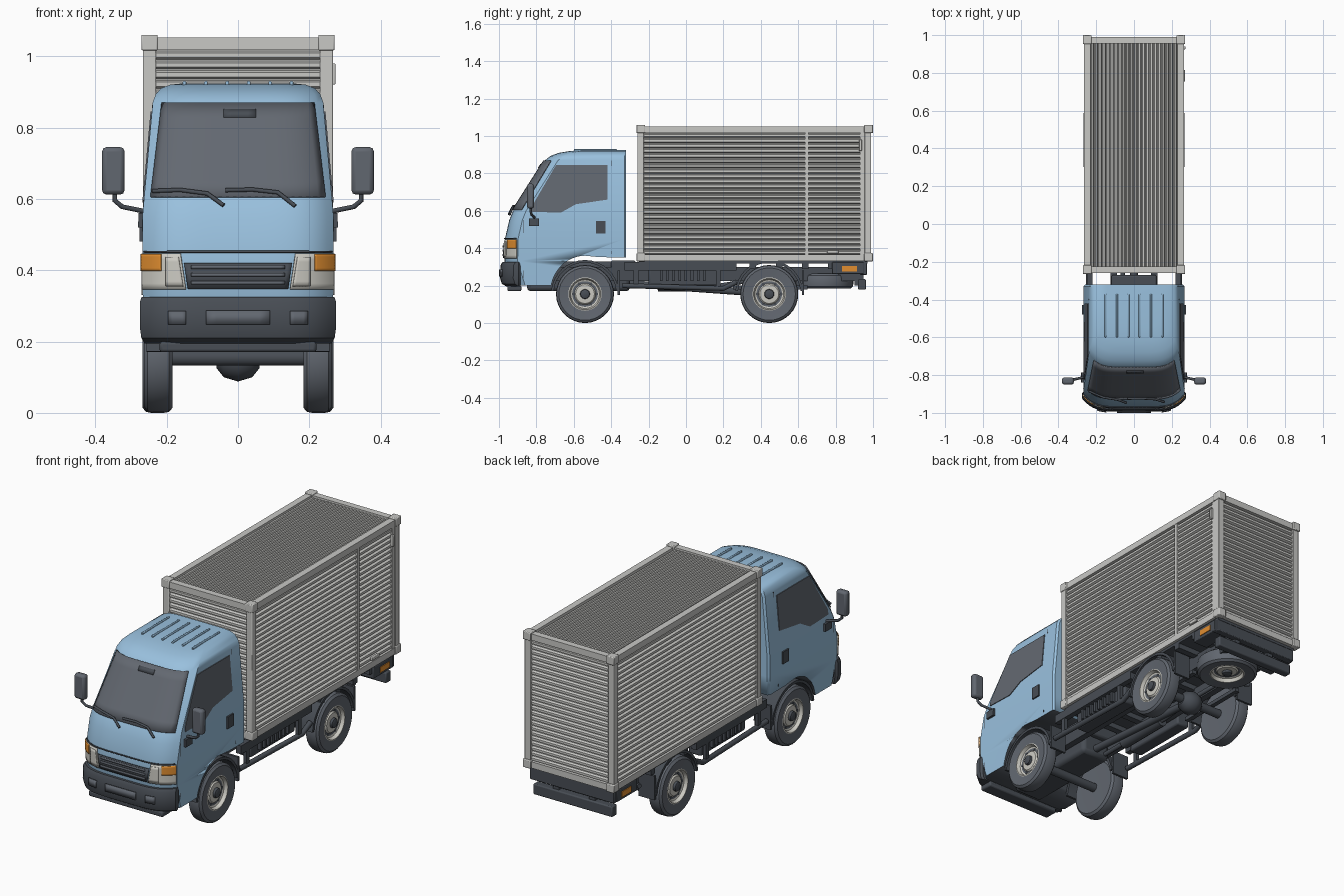
import bpy, bmesh, math
from mathutils import Vector

if "Cube" in bpy.data.objects:
    bpy.data.objects.remove(bpy.data.objects["Cube"])


def material(name, *rgb):
    m = bpy.data.materials.new(name)
    m.use_nodes = True
    m.diffuse_color = (*rgb, 1)
    m.node_tree.nodes["Principled BSDF"].inputs["Base Color"].default_value = (*rgb, 1)
    return m


paint = material("blue paint", .32, .53, .73)
grey = material("cargo grey", .58, .58, .56)
dark = material("dark plastic", .065, .075, .09)
rubber = material("tyre rubber", .12, .135, .16)
glass = material("tinted glass", .125, .14, .165)
amber = material("amber lamp", .75, .27, .03)
lamp = material("headlamp", .6, .59, .54)
steel = material("wheel steel", .6, .59, .54)


def finish(name, bm, mats, smooth=True):
    bmesh.ops.recalc_face_normals(bm, faces=bm.faces)
    me = bpy.data.meshes.new(name)
    bm.to_mesh(me)
    bm.free()
    ob = bpy.data.objects.new(name, me)
    bpy.context.collection.objects.link(ob)
    for m in mats:
        me.materials.append(m)
    bpy.ops.object.select_all(action="DESELECT")
    ob.select_set(True)
    bpy.context.view_layer.objects.active = ob
    if smooth:
        bpy.ops.object.shade_smooth_by_angle(angle=math.radians(35))
    return ob


def loft(name, rings, mats, loop=True, caps=True, smooth=True):
    bm = bmesh.new()
    rows = [[bm.verts.new(p) for p in r] for r in rings]
    n = len(rows[0])
    for a, b in zip(rows, rows[1:]):
        for i in range(n if loop else n - 1):
            j = (i + 1) % n
            bm.faces.new((a[i], a[j], b[j], b[i]))
    if caps:
        bm.faces.new(rows[0])
        bm.faces.new(rows[-1])
    return finish(name, bm, mats, smooth)


def box(name, x, y, z, mat, bevel=0):
    rings = [[(x[0], y[0], h), (x[1], y[0], h), (x[1], y[1], h), (x[0], y[1], h)] for h in z]
    ob = loft(name, rings, [mat], smooth=bevel > 0)
    if bevel:
        mod = ob.modifiers.new("soft edges", "BEVEL")
        mod.width, mod.segments = bevel, 2
    return ob


def pair(name, x, y, z, mat, bevel=0):
    for side, s in (("left", 1), ("right", -1)):
        box(f"{side}_{name}", sorted((s * x[0], s * x[1])), y, z, mat, bevel)


def tube(name, pts, r, mat):
    cu = bpy.data.curves.new(name, "CURVE")
    cu.dimensions, cu.bevel_depth, cu.use_fill_caps = "3D", r, True
    cu.bevel_resolution = 3
    sp = cu.splines.new("POLY")
    sp.points.add(len(pts) - 1)
    for q, p in zip(sp.points, pts):
        q.co = (*p, 1)
    cu.materials.append(mat)
    ob = bpy.data.objects.new(name, cu)
    bpy.context.collection.objects.link(ob)


def lathe(name, profile, centre, mat, axis="x", segs=32):
    # profile holds (offset along axis, radius)
    rings = []
    for d, r in profile:
        ring = []
        for i in range(segs):
            a = math.tau * i / segs
            p = Vector((d, r * math.cos(a), r * math.sin(a)))
            ring.append(Vector(centre) + (p if axis == "x" else Vector((p.y, p.z, p.x))))
        rings.append(ring)
    return loft(name, rings, [mat])


# Curved shells described by (height, front y, half width)
CAB = [(.2, -.93, .262), (.33, -.97, .267), (.45, -.968, .268), (.55, -.945, .268), (.6, -.925, .2635),
       (.87, -.754, .239), (.893, -.725, .231), (.91, -.68, .216), (.92, -.62, .19), (.924, -.55, .15)]
BUMPER = [(.195, -.96, .262), (.21, -.985, .271), (.24, -.994, .275), (.31, -.991, .275), (.325, -.982, .27)]


def shell_at(table, z):
    for a, b in zip(table, table[1:]):
        if z <= b[0]:
            k = (z - a[0]) / (b[0] - a[0])
            return a[1] + k * (b[1] - a[1]), a[2] + k * (b[2] - a[2])
    return table[-1][1:]


def front(x, z, off=.005, table=CAB):
    f, w = shell_at(table, z)
    t = min(abs(x) / w, 1)
    return (x * (1 + off), f + .07 * t ** 5 - off, z)


def shell(name, table, back, mats):
    rings = []
    for z, f, w in table:
        ring = [front(w * i / 14, z, 0, table) for i in range(-14, 15)]
        ring += [(w, back - .01, z), (w - .01, back, z), (.01 - w, back, z), (-w, back - .01, z)]
        rings.append(ring)
    return loft(name, rings, mats)


def sheet(name, bottom, top, z, mat, off=.005, table=CAB, nx=24, nz=6):
    rows = []
    for j in range(nz + 1):
        k = j / nz
        l, r = (bottom[i] + k * (top[i] - bottom[i]) for i in (0, 1))
        h = z[0] + k * (z[1] - z[0])
        rows.append([front(l + (r - l) * i / nx, h, off, table) for i in range(nx + 1)])
    ob = loft(name, rows, [mat], loop=False, caps=False)
    mod = ob.modifiers.new("thickness", "SOLIDIFY")
    mod.thickness, mod.offset = .006, 0


def side_plate(name, pts, mat, off=.004):
    for side, s in (("left", 1), ("right", -1)):
        rings = [[(s * (shell_at(CAB, z)[1] + o), y, z) for y, z in pts] for o in (-.004, off)]
        loft(f"{side}_{name}", rings, [mat], smooth=False)


# Cab body with wheel openings
cab = shell("cab", CAB, -.32, [paint, dark])
for f in cab.data.polygons:
    f.material_index = int(f.normal.z < -.7)
arch = [(-.54 + .185 * math.cos(a), .16 + .2 * math.sin(a)) for a in [math.pi * (.5 + i / 24) for i in range(13)]]
outline = [(-.2, .1), (-.2, .35), (-.46, .352)] + arch + [(-.725, .1)]
cutter = loft("arch_cutter", [[(x, y, z) for y, z in outline] for x in (-.4, .4)], [paint, dark])
for f in cutter.data.polygons:
    f.material_index = 1
cut = cab.modifiers.new("wheel arches", "BOOLEAN")
cut.operation, cut.object, cut.solver = "DIFFERENCE", cutter, "EXACT"
bpy.context.view_layer.objects.active = cab
bpy.ops.object.modifier_apply(modifier=cut.name)
bpy.data.objects.remove(cutter)
for i in range(6):
    x = -.15 + .06 * i
    box(f"roof_rib_{i}", (x - .005, x + .005), (-.6, -.37), (.915, .93), paint, .003)

# Glass and door details
sheet("windscreen", (-.243, .243), (-.212, .212), (.605, .868), glass)
sheet("inner_mirror", (-.04, .05), (-.04, .05), (.828, .85), dark, .009, nx=4, nz=1)
side_plate("window", [(-.825, .595), (-.825, .622), (-.695, .845), (-.42, .845), (-.42, .66), (-.59, .635),
                      (-.63, .612), (-.67, .59)], glass)
side_plate("door_handle", [(-.48, .48), (-.48, .545), (-.43, .545), (-.43, .48)], dark, .008)
side_plate("mirror_foot", [(-.84, .52), (-.84, .56), (-.785, .56), (-.785, .52)], dark, .012)
side_plate("door_seam", [(-.402, .37), (-.402, .87), (-.398, .87), (-.398, .37)], dark, .001)
side_plate("front_seam", [(-.872, .24), (-.872, .55), (-.868, .55), (-.868, .24)], dark, .001)

# Front lamps, grille, bumper
sheet("grille", (-.14, .14), (-.15, .15), (.348, .42), dark, nz=2)
for i in range(3):
    h = .36 + .022 * i
    sheet(f"grille_slat_{i}", (-.13, .13), (-.13, .13), (h, h + .01), rubber, .01, nz=1)
sheet("front_trim", (-.262, .262), (-.262, .262), (.449, .454), dark, .003, nz=1)
for side, s in (("left", 1), ("right", -1)):
    sheet(side + "_headlamp", (s * .145, s * .267), (s * .16, s * .267), (.346, .447), lamp)
    sheet(side + "_lamp_lens", (s * .152, s * .2), (s * .165, s * .2), (.355, .437), steel, .009, nx=6)
    sheet(side + "_turn_signal", (s * .213, s * .268), (s * .213, s * .268), (.398, .446), amber, .009, nx=12)
    sheet(side + "_fog_lamp", (s * .145, s * .195), (s * .145, s * .195), (.248, .286), rubber, .004, BUMPER, 4, 1)
    # Door mirrors
    tube(side + "_mirror_arm", [(s * .262, -.81, .565), (s * .325, -.825, .578), (s * .345, -.83, .595),
                                (s * .347, -.83, .64)], .007, dark)
shell("front_bumper", BUMPER, -.885, [dark])
sheet("plate_recess", (-.09, .09), (-.09, .09), (.248, .287), rubber, .004, BUMPER, 6, 1)
box("lower_valance", (-.22, .22), (-.955, -.88), (.17, .2), dark, .008)
pair("mirror", (.318, .381), (-.85, -.812), (.612, .745), rubber, .012)

# Wipers
for name, path in (("right", [(-.235, .622), (-.16, .625), (-.085, .615), (-.04, .582)]),
                   ("left", [(-.035, .624), (.04, .626), (.11, .618), (.158, .58)])):
    tube(name + "_wiper", [front(x, z, .015) for x, z in path], .006, dark)

# Cargo box frame
box("cargo_core", (-.245, .245), (-.24, .97), (.335, 1.03), grey)
for y in (-.26, .955):
    pair("corner_post", (.23, .266), (y, y + .035), (.335, 1.05), grey, .003)
    for z in (.332, 1.018):
        box("end_rail", (-.25, .25), (y, y + .035), (z, z + .034), grey)
for z in (.332, 1.018):
    pair("side_rail", (.23, .265), (-.24, .97), (z, z + .034), grey)
    for y in (-.265, .953):
        pair("corner_casting", (.225, .271), (y, y + .047), (z - .002, z + .042), grey, .004)


# Corrugated panels
def ribs(name, origin, across, along, normal, count):
    o, u, e, n = (Vector(v) for v in (origin, across, along, normal))
    row = []
    for i in range(count):
        for k, h in ((0, 0), (.2, 1), (.65, 1), (.85, 0)):
            row.append(o + u * ((i + k) / count) + n * h)
    row.append(o + u)
    loft(name, [row, [p + e for p in row]], [grey], loop=False, caps=False, smooth=False)


for side, s in (("left", 1), ("right", -1)):
    ribs(side + "_panel", (s * .247, -.225, .366), (0, 0, .652), (0, 1.18, 0), (s * .012, 0, 0), 24)
ribs("front_panel", (-.23, -.241, .366), (0, 0, .652), (.46, 0, 0), (0, -.012, 0), 24)
ribs("rear_panel", (-.23, .972, .366), (0, 0, .652), (.46, 0, 0), (0, .011, 0), 24)
ribs("roof_panel", (-.23, -.225, 1.032), (.46, 0, 0), (0, 1.18, 0), (0, 0, .011), 22)
box("side_door_post", (.25, .264), (.635, .655), (.366, 1.018), grey)
box("side_door_edge", (.25, .262), (.93, .955), (.366, 1.018), grey)
box("side_door_handle", (.255, .27), (.755, .815), (.372, .39), grey, .003)
box("side_door_latch", (.255, .273), (.925, .94), (.92, .98), grey, .003)

# Wheels
TYRE = [(-.038, .09), (-.04, .14), (-.03, .152), (-.015, .155), (.015, .155), (.03, .152), (.04, .14),
        (.037, .115), (.034, .088), (.015, .084)]
RIM = [(-.03, .086), (.034, .09), (.036, .084), (.018, .077), (.012, .06), (.022, .05), (.024, .03)]


def wheel(name, centre, s, axis="x"):
    c = Vector(centre)
    lathe(name + "_tyre", [(s * d, r) for d, r in TYRE], c, rubber, axis)
    lathe(name + "_rim", [(s * d, r) for d, r in RIM], c, steel, axis)
    lathe(name + "_hub", [(s * .02, .027), (s * .036, .024), (s * .04, .014)], c, dark, axis, 16)
    for i in range(6 if axis == "x" else 0):
        a = math.tau * i / 6
        spot = c + Vector((0, .063 * math.cos(a), .063 * math.sin(a)))
        lathe(f"{name}_slot_{i}", [(s * .01, .008), (s * .017, .008)], spot, dark, segs=10)


for end, y, x in (("front", -.54, .223), ("rear", .445, .228)):
    for side, s in (("left", 1), ("right", -1)):
        wheel(f"{side}_{end}_wheel", (s * x, y, .155), s)
        rings = []
        for i in range(17):
            a = math.pi * (.03 + .94 * i / 16)
            rings.append([(s * q, y + r * math.cos(a), .155 + r * math.sin(a))
                          for q, r in ((.15, .168), (.257, .168), (.257, .182), (.15, .182))])
        loft(f"{side}_{end}_fender", rings, [dark])
    pair(end + "_mudflap", (.16, .255), (y + .175, y + .187), (.15, .28), dark)
    tube(end + "_axle", [(-.2, y, .155), (.2, y, .155)], .024, dark)
wheel("spare_wheel", (0, .74, .225), -1, "z")
lathe("differential", [(-.06, .025), (-.04, .05), (0, .062), (.04, .05), (.06, .025)], (0, .445, .15), dark)

# Chassis and running gear
pair("chassis_rail", (.09, .125), (-.86, .95), (.225, .3), dark)
box("cargo_floor", (-.25, .25), (-.25, .97), (.318, .336), dark)
for i in range(9):
    y = -.22 + .14 * i
    box(f"cross_member_{i}", (-.25, .25), (y, y + .035), (.29, .325), dark)
box("engine", (-.085, .085), (-.85, -.3), (.17, .33), dark, .02)
box("rear_engine_cover", (-.12, .12), (-.4, -.27), (.27, .335), dark, .01)
tube("drive_shaft", [(0, -.3, .21), (0, .4, .16)], .02, dark)
tube("muffler", [(-.06, -.15, .2), (-.06, .15, .2)], .032, dark)
tube("exhaust_pipe", [(-.06, -.4, .2), (-.06, .18, .2), (-.07, .36, .23), (-.07, .6, .23), (-.2, .68, .23)], .012, dark)
pair("leaf_spring", (.13, .155), (.25, .65), (.18, .2), dark)
pair("tank", (.14, .215), (-.2, .18), (.2, .295), dark, .01)
pair("side_sill", (.22, .25), (-.33, .27), (.28, .325), dark)
for i in range(8):
    y = -.14 + .033 * i
    pair(f"skirt_fin_{i}", (.21, .235), (y, y + .014), (.225, .285), dark)
for side, s in (("left", 1), ("right", -1)):
    tube(side + "_guard_bar", [(s * .24, -.34, .2), (s * .24, .2, .185), (s * .24, .27, .22)], .014, dark)
for y in (-.28, .16):
    pair("guard_strut", (.23, .248), (y, y + .025), (.19, .3), dark)

# Rear end
pair("rear_lamp_box", (.17, .258), (.78, .95), (.262, .325), dark, .004)
pair("rear_marker", (.255, .262), (.835, .915), (.276, .306), amber)
box("rear_crossbar", (-.25, .25), (.93, .968), (.258, .325), dark, .004)
box("underrun_bar", (-.235, .235), (.92, .962), (.178, .235), dark, .006)
pair("underrun_bracket", (.1, .125), (.9, .935), (.2, .28), dark)
